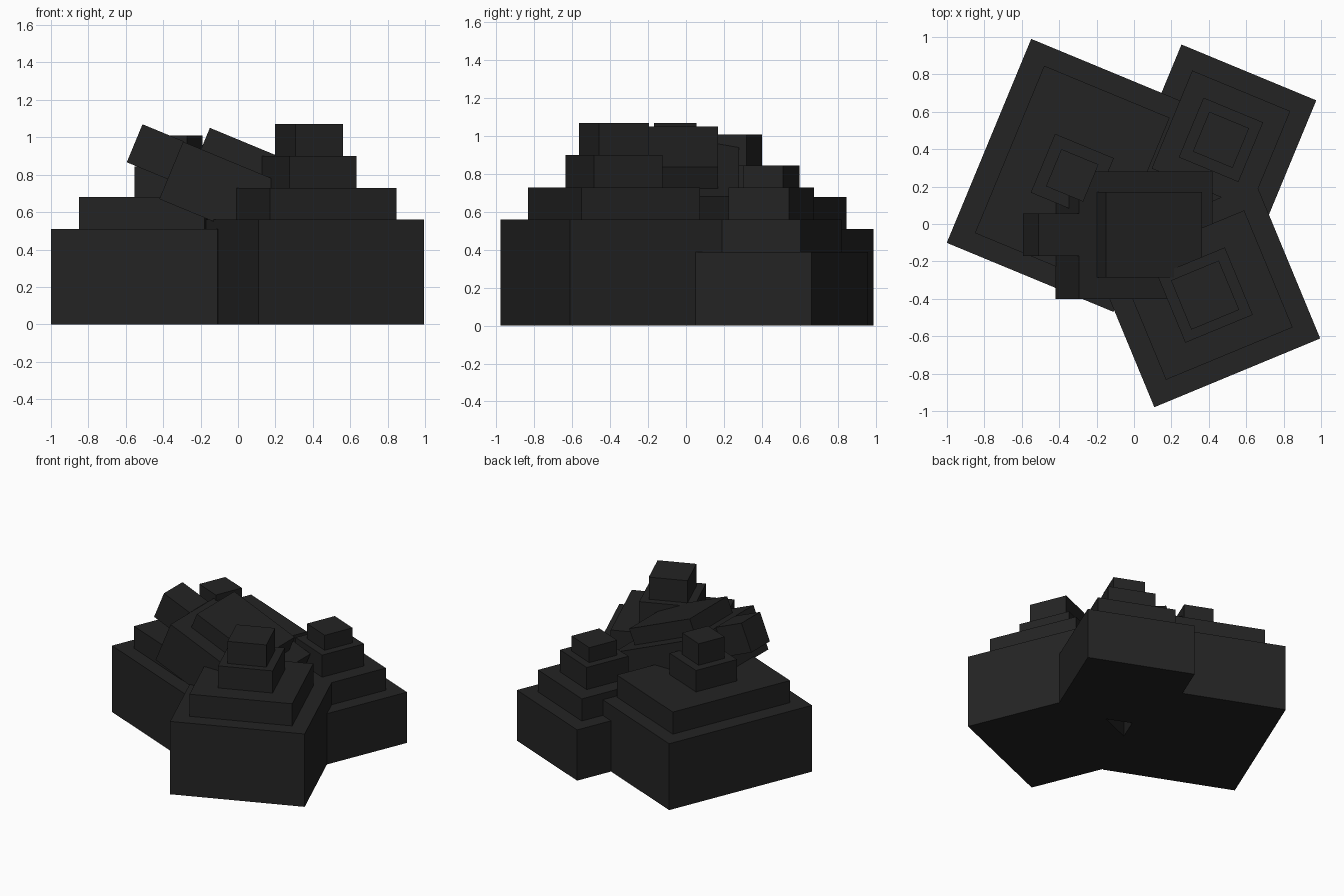
import bpy, math
from mathutils import Matrix, Vector

cube = bpy.data.objects.get("Cube")
if cube:
    bpy.data.objects.remove(cube, do_unlink=True)

# Single dark stone colour
stone = bpy.data.materials.new("dark_stone")
stone.use_nodes = True
colour = (0.017, 0.017, 0.017, 1)
stone.diffuse_color = colour
shader = stone.node_tree.nodes["Principled BSDF"]
shader.inputs["Base Color"].default_value = colour
shader.inputs["Roughness"].default_value = 0.9

TILT = math.radians(22.5)


def block(name, low, high, matrix):
    """Box between two corners, placed by a matrix."""
    low, high = Vector(low), Vector(high)
    bpy.ops.mesh.primitive_cube_add(size=1)
    ob = bpy.context.object
    ob.name = name
    ob.data.transform(matrix @ Matrix.Translation((low + high) / 2)
                      @ Matrix.Diagonal((*(high - low), 1)))
    ob.data.materials.append(stone)


def stepped_mound(name, x, y, angle, tiers):
    """Concentric stacked tiers given as (width, depth, top height)."""
    place = Matrix.Translation((x, y, 0)) @ Matrix.Rotation(angle, 4, 'Z')
    bottom = 0
    for i, (w, d, top) in enumerate(tiers):
        block(f"{name}_tier_{i + 1}", (-w / 2, -d / 2, bottom),
              (w / 2, d / 2, top), place)
        bottom = top


# Three stepped mounds
stepped_mound("back_right_mound", -0.33, 0.26, -TILT,
              [(0.964, 1.18, 0.51), (0.726, 0.968, 0.68),
               (0.34, 0.34, 0.845), (0.215, 0.215, 1.01)])
stepped_mound("back_left_mound", 0.465, 0.45, -TILT,
              [(0.78, 0.78, 0.39), (0.567, 0.567, 0.56),
               (0.345, 0.345, 0.73), (0.23, 0.23, 0.845)])
stepped_mound("front_left_mound", 0.38, -0.38, TILT,
              [(0.96, 0.90, 0.56), (0.733, 0.677, 0.73),
               (0.39, 0.39, 0.90), (0.277, 0.285, 1.07)])

# Fallen slab leaning across the mounds, sloping down to +x
lean = Matrix.Rotation(TILT, 4, 'Y')
block("fallen_slab", (-0.645, -0.40, 0.458), (0.127, 0.28, 0.79), lean)
block("fallen_slab_cap", (-0.541, -0.285, 0.79), (0.016, 0.17, 0.913), lean)
block("fallen_slab_stub", (-0.881, -0.17, 0.573), (-0.645, 0.055, 0.793), lean)
